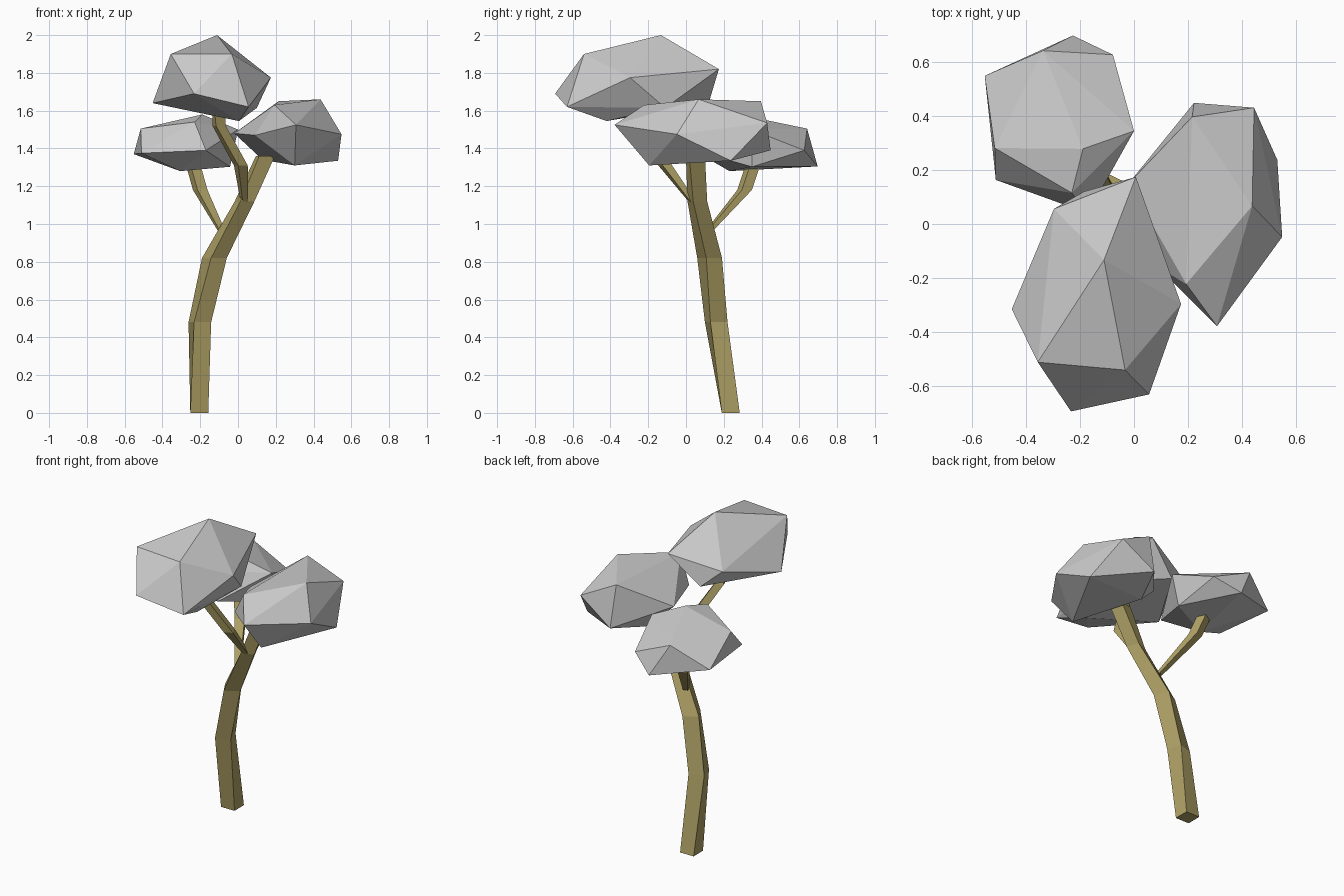
import bpy, bmesh
from math import cos, sin, radians
from mathutils import Vector

if "Cube" in bpy.data.objects:
    bpy.data.objects.remove(bpy.data.objects["Cube"])

bark = bpy.data.materials.new("bark")
bark.diffuse_color = (0.42, 0.35, 0.13, 1)
bark.use_nodes = True
bark.node_tree.nodes["Principled BSDF"].inputs["Base Color"].default_value = bark.diffuse_color


def finish(bm, name, mat=None):
    bmesh.ops.recalc_face_normals(bm, faces=bm.faces)
    me = bpy.data.meshes.new(name)
    bm.to_mesh(me)
    bm.free()
    ob = bpy.data.objects.new(name, me)
    bpy.context.collection.objects.link(ob)
    if mat:
        me.materials.append(mat)
    return ob


def limb(name, path):
    """Four-sided limb: each station is x, y, z, side length, twist in degrees."""
    bm = bmesh.new()
    rings = []
    for x, y, z, side, twist in path:
        r = side * 0.7071
        angles = [radians(45 + 90 * k + twist) for k in range(4)]
        rings.append([bm.verts.new((x + r * cos(a), y + r * sin(a), z)) for a in angles])
    for lo, hi in zip(rings, rings[1:]):
        for k in range(4):
            n = (k + 1) % 4
            bm.faces.new((lo[k], lo[n], hi[n], hi[k]))
    bm.faces.new(rings[0][::-1])
    bm.faces.new(rings[-1])
    return finish(bm, name, bark)


def leaf_clump(name, corners):
    """Faceted clump: convex hull of twelve corner points."""
    bm = bmesh.new()
    for c in corners:
        bm.verts.new(Vector(c))
    bmesh.ops.convex_hull(bm, input=bm.verts[:])
    loose = [v for v in bm.verts if not v.link_faces]
    bmesh.ops.delete(bm, geom=loose, context='VERTS')
    return finish(bm, name)


# Trunk with two side branches
limb("trunk", [(-.205, .237, 0, .095, 0), (-.202, .16, .48, .095, 18),
               (-.125, .125, .82, .096, 30), (.035, .06, 1.12, .08, 22),
               (.145, .05, 1.36, .085, 12)])
limb("left_branch", [(-.085, .12, .96, .03, 20), (-.2, .31, 1.18, .058, 25),
                     (-.25, .37, 1.36, .058, 25)])
limb("upper_branch", [(.035, .04, 1.11, .03, 20), (.015, -.11, 1.31, .055, 25),
                      (-.1, -.2, 1.52, .055, 20), (-.105, -.24, 1.64, .055, 10)])

# Foliage
leaf_clump("top_foliage", [
    (-.111, -.133, 2.0), (-.356, -.511, 1.9), (-.033, -.54, 1.9), (.174, -.296, 1.775),
    (.007, .174, 1.82), (-.296, .056, 1.74), (-.452, -.315, 1.64), (-.233, -.693, 1.69),
    (.056, -.63, 1.62), (.005, -.42, 1.545), (.1, -.11, 1.615), (-.185, .12, 1.64)])
leaf_clump("right_foliage", [
    (.437, .067, 1.66), (.215, .396, 1.65), (.193, -.222, 1.63), (.307, -.378, 1.525),
    (.548, -.048, 1.475), (.444, .43, 1.535), (.53, .237, 1.335), (.222, .448, 1.39),
    (.3, -.195, 1.31), (-.02, .15, 1.48), (.09, -.16, 1.47), (.13, .22, 1.34)])
leaf_clump("left_foliage", [
    (-.189, .278, 1.58), (-.337, .641, 1.505), (-.515, .281, 1.505), (-.23, .115, 1.54),
    (0, .344, 1.5), (-.078, .626, 1.39), (-.226, .697, 1.305), (-.552, .548, 1.37),
    (-.511, .163, 1.375), (-.17, .04, 1.39), (-.306, .23, 1.28), (-.042, .35, 1.303)])
